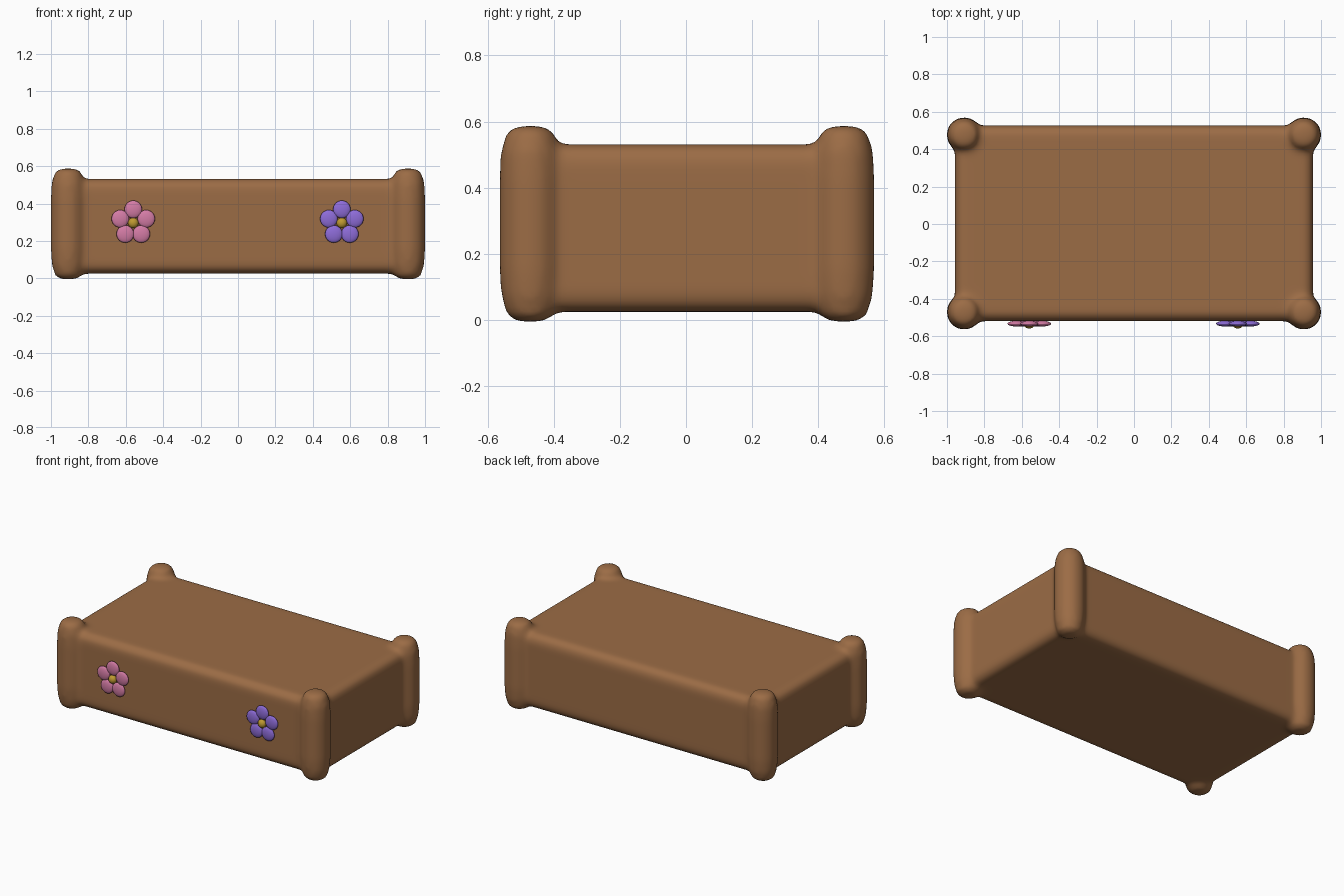
import bpy, bmesh
from math import pi, sin, cos
from mathutils import Matrix, Vector

cube = bpy.data.objects.get("Cube")
if cube:
    bpy.data.objects.remove(cube, do_unlink=True)


def material(name, rgb):
    m = bpy.data.materials.new(name)
    m.use_nodes = True
    m.diffuse_color = (*rgb, 1)
    m.node_tree.nodes["Principled BSDF"].inputs["Base Color"].default_value = (*rgb, 1)
    return m


brown = material("warm_brown", (0.33, 0.15, 0.06))
pink = material("petal_pink", (0.66, 0.20, 0.38))
purple = material("petal_purple", (0.27, 0.15, 0.69))
gold = material("gold", (0.52, 0.32, 0.03))


def finish(name, bm, mat):
    bmesh.ops.recalc_face_normals(bm, faces=bm.faces)
    for f in bm.faces:
        f.smooth = True
    me = bpy.data.meshes.new(name)
    bm.to_mesh(me)
    bm.free()
    me.materials.append(mat)
    ob = bpy.data.objects.new(name, me)
    bpy.context.collection.objects.link(ob)
    return ob


def add_post(bm, x, y):
    # Stacked rings, wide in the middle and tapering to blunt ends
    profile = [(0.035, -0.005), (0.07, 0.01), (0.088, 0.07), (0.094, 0.15),
               (0.094, 0.43), (0.09, 0.51), (0.072, 0.57), (0.04, 0.587)]
    n = 20
    rings = [[bm.verts.new((x + r * cos(2 * pi * i / n), y + r * sin(2 * pi * i / n), z))
              for i in range(n)] for r, z in profile]
    for a, b in zip(rings, rings[1:]):
        for i in range(n):
            j = (i + 1) % n
            bm.faces.new((a[i], a[j], b[j], b[i]))
    bm.faces.new(rings[0][::-1])
    bm.faces.new(rings[-1])


# Rounded body slab
bm = bmesh.new()
bmesh.ops.create_cube(bm, size=1, matrix=Matrix.Translation((0, 0.004, 0.278))
                      @ Matrix.Diagonal((1.915, 1.046, 0.506, 1)))
bmesh.ops.bevel(bm, geom=bm.edges[:], offset=0.055, segments=4, profile=0.5, affect='EDGES')
# Corner posts, melted into the body
for sx in (-1, 1):
    for sy in (-1, 1):
        add_post(bm, sx * 0.908, 0.003 + sy * 0.474)
body = finish("body_with_corner_posts", bm, brown)
remesh = body.modifiers.new("Fuse", 'REMESH')
remesh.mode = 'VOXEL'
remesh.voxel_size = 0.016
remesh.use_smooth_shade = True
soften = body.modifiers.new("Soften", 'SMOOTH')
soften.factor = 0.5
soften.iterations = 9


def ball(bm, centre, scale):
    bmesh.ops.create_uvsphere(bm, u_segments=20, v_segments=12, radius=1,
                              matrix=Matrix.Translation(centre) @ Matrix.Diagonal((*scale, 1)))


# Flowers on the front
for side, x, mat in (("right", -0.56, pink), ("left", 0.555, purple)):
    centre = Vector((x, -0.533, 0.296))
    bm = bmesh.new()
    for k in range(5):
        a = pi / 2 + k * 2 * pi / 5
        ball(bm, centre + Vector((cos(a), 0, sin(a))) * 0.073, (0.047, 0.015, 0.047))
    finish(side + "_flower_petals", bm, mat)
    bm = bmesh.new()
    ball(bm, centre + Vector((0, -0.003, 0)), (0.028, 0.023, 0.028))
    finish(side + "_flower_centre", bm, gold)
